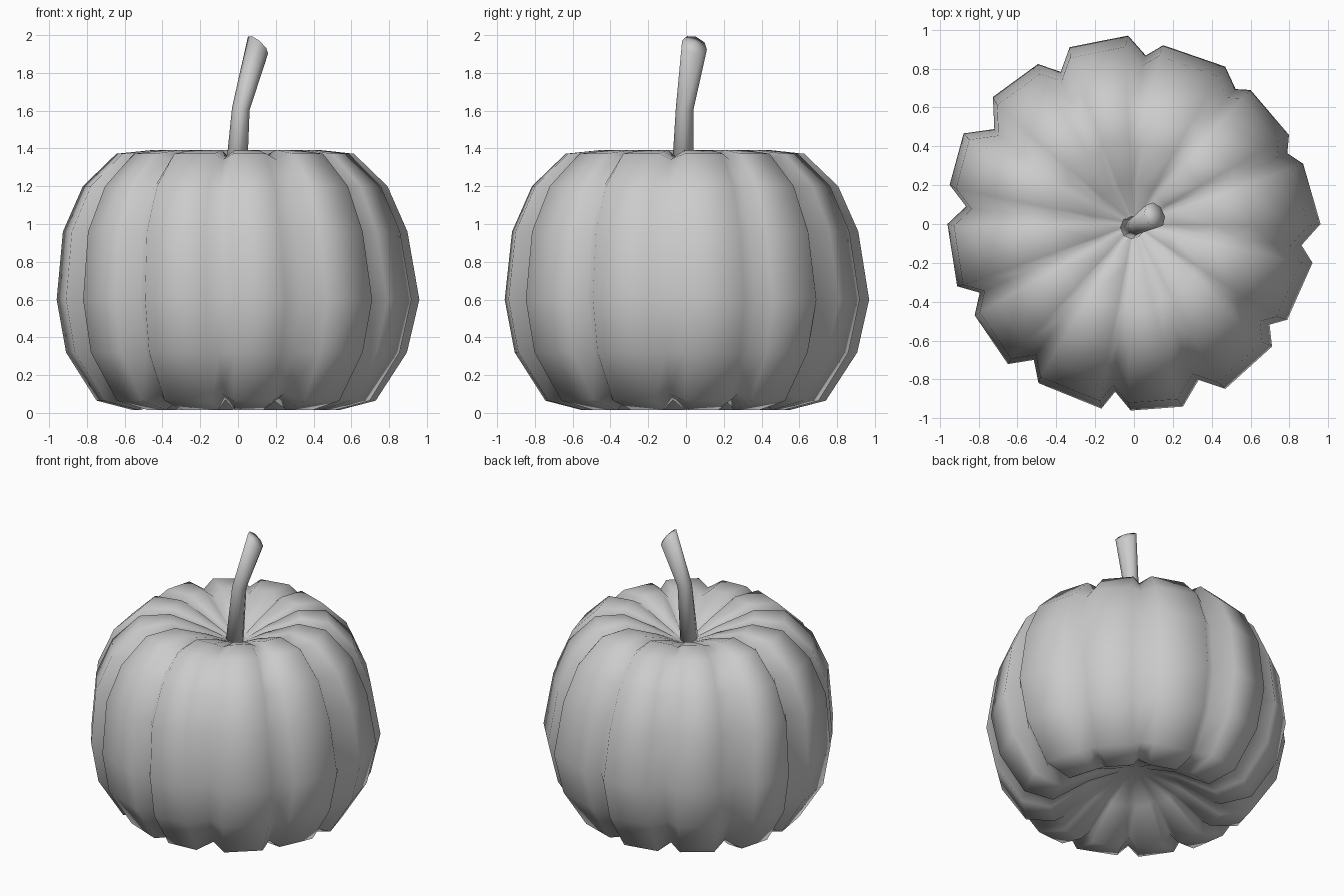
import bpy, bmesh
from math import sin, cos, radians, pi
from mathutils import Vector

if "Cube" in bpy.data.objects:
    bpy.data.objects.remove(bpy.data.objects["Cube"])

# Rib layout: groove angle, then angle and radius of the two shoulders
ribs = [(24.8, 29.9, .92, 49, .914), (53, 59.9, .936, 80.7, .932),
        (86, 91.8, .97, 110, .968), (115.7, 121, .96, 138, .977),
        (145.8, 152, .993, 168, .97), (174, 180, .96, 199.4, .965),
        (204, 209.8, .945, 228, .97), (233.6, 239, .955, 260, .965),
        (263.6, 269, .96, 285, .973), (292.5, 299, .97, 318.4, .95),
        (323.4, 328, .93, 347.7, .94), (352.8, 360, .96, 379.6, .924)]
# Rib profile from underside to stem hollow:
# radius factor, height, groove factor, groove lift, sideways lean
profile = [(.31, .17, .95, .02, 0), (.57, .015, .93, .055, -.01), (.77, .065, .91, .035, -.01),
           (.94, .32, .90, 0, -.008), (1, .6, .91, 0, 0), (.95, .96, .91, 0, -.015),
           (.84, 1.2, .91, -.015, -.015), (.655, 1.372, .91, -.03, -.015),
           (.45, 1.393, .92, -.035, -.01), (.22, 1.31, .93, -.03, -.005), (.06, 1.235, .95, 0, 0)]


def finish(bm, name):
    bmesh.ops.recalc_face_normals(bm, faces=bm.faces)
    mesh = bpy.data.meshes.new(name)
    bm.to_mesh(mesh)
    bm.free()
    mesh.shade_smooth()
    ob = bpy.data.objects.new(name, mesh)
    bpy.context.collection.objects.link(ob)


def bridge(bm, a, b):
    n = len(a)
    for i in range(n):
        j = (i + 1) % n
        bm.faces.new((a[i], a[j], b[j], b[i]))


def close(bm, ring, pos):
    pole = bm.verts.new(pos)
    for i in range(len(ring)):
        bm.faces.new((ring[i], ring[(i + 1) % len(ring)], pole))


# Ribbed pumpkin body
bm = bmesh.new()
rings = []
for f, z, gf, lift, lean in profile:
    ring = []
    for g, a, ra, b, rb in ribs:
        for ang, r, h in ((g, .955 * gf, z + lift), (a, ra, z), (b, rb, z)):
            t = radians(ang)
            ring.append(bm.verts.new((r * f * cos(t) + lean, r * f * sin(t) + lean * .6, h)))
    rings.append(ring)
for lo, hi in zip(rings, rings[1:]):
    bridge(bm, lo, hi)
close(bm, rings[0], (0, 0, .29))
close(bm, rings[-1], (0, 0, 1.22))
finish(bm, "pumpkin_body")

# Bent stem with a rounded, slanted end: centre, direction, radius
bm = bmesh.new()
path = [((-.015, -.02, 1.19), (.05, .03, 1), .06),
        ((.015, -.007, 1.61), (.15, .07, 1), .047),
        ((.106, .045, 1.947), (.65, .33, .72), .07)]
rings = []
for c, d, r in path:
    q = Vector((0, 0, 1)).rotation_difference(Vector(d))
    rings.append([bm.verts.new(Vector(c) + q @ Vector((r * cos(k * pi / 4), r * sin(k * pi / 4), 0)))
                  for k in range(8)])
for lo, hi in zip(rings, rings[1:]):
    bridge(bm, lo, hi)
close(bm, rings[-1], (.116, .05, 1.959))
close(bm, rings[0], path[0][0])
finish(bm, "stem")
